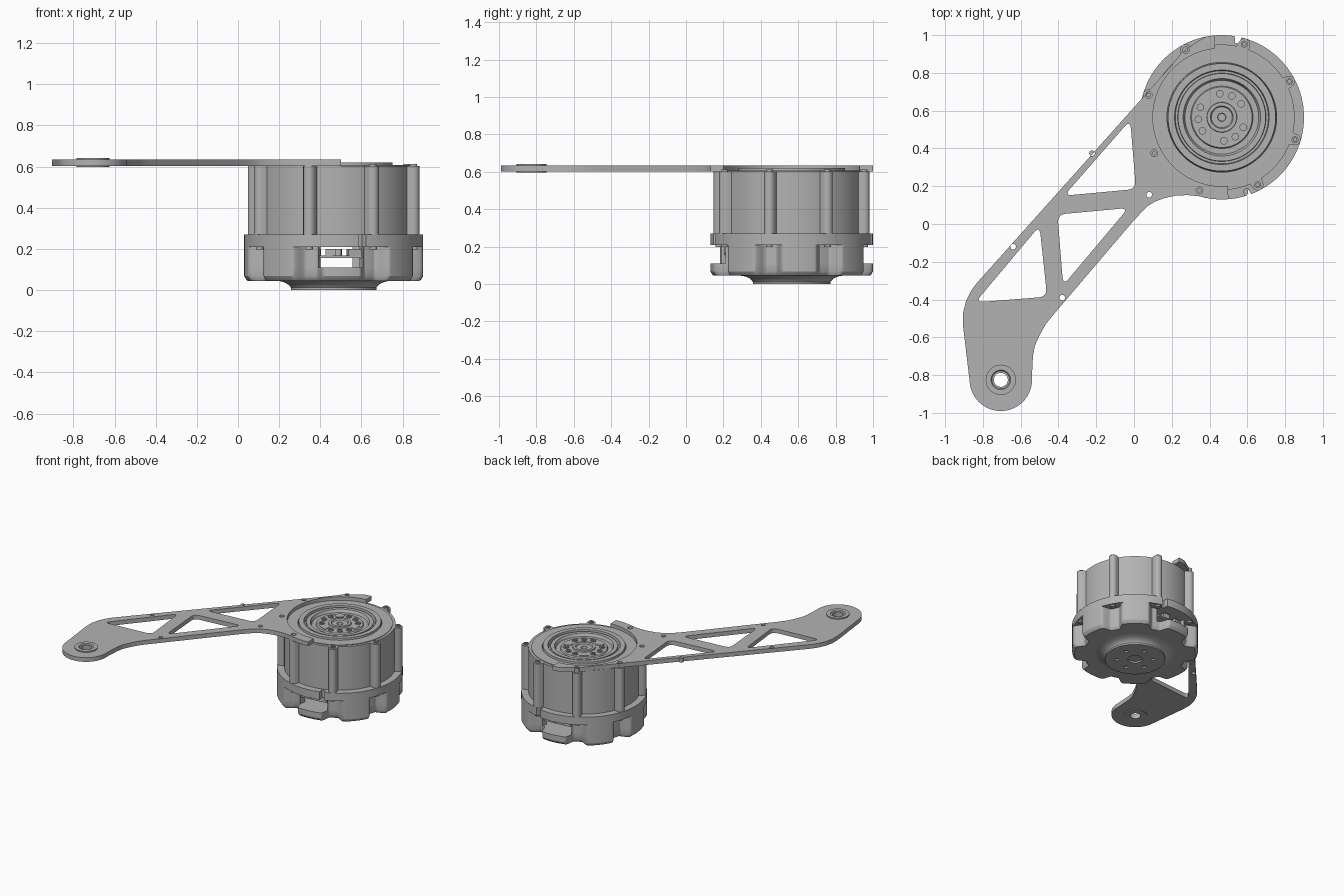
import bpy, bmesh
from math import sin, cos, radians, sqrt, pi
from mathutils import Vector

if "Cube" in bpy.data.objects:
    bpy.data.objects.remove(bpy.data.objects["Cube"])

grey = bpy.data.materials.new("machined_grey")
grey.use_nodes = True
grey.diffuse_color = (0.45, 0.45, 0.45, 1)
grey.node_tree.nodes["Principled BSDF"].inputs["Base Color"].default_value = (0.45, 0.45, 0.45, 1)

HUB = (0.465, 0.565)      # motor axis
TIP = (-0.705, -0.825)    # far end of the arm
SCREWS = [28 + 45 * k for k in range(8)]
WINDOWS = (-84.5, 95.5)


def finish(name, mesh):
    ob = bpy.data.objects.new(name, mesh)
    bpy.context.collection.objects.link(ob)
    mesh.materials.clear()
    mesh.materials.append(grey)
    bpy.ops.object.select_all(action="DESELECT")
    ob.select_set(True)
    bpy.context.view_layer.objects.active = ob
    bpy.ops.object.shade_smooth_by_angle(angle=radians(28))
    return ob


def polar(angle, r, centre=HUB):
    a = radians(angle)
    return (centre[0] + r * cos(a), centre[1] + r * sin(a))


def arc(r, start, end, centre=HUB, steps=32):
    return [polar(start + (end - start) * i / steps, r, centre) for i in range(steps + 1)]


def circle(r, centre=HUB, n=32):
    return arc(r, 0, 360, centre, n)[:-1]


def rounded(points, t):
    """Round every corner of a polygon, starting t away from it."""
    out = []
    for i, p in enumerate(points):
        p, a, b = Vector(p), Vector(points[i - 1]), Vector(points[(i + 1) % len(points)])
        a, b = p + (a - p).normalized() * t, p + (b - p).normalized() * t
        for k in range(7):
            u = k / 6
            out.append(tuple(a * (1 - u) ** 2 + p * 2 * u * (1 - u) + b * u * u))
    return out


def prism(name, loops, z0, z1):
    """Flat plate from an outline followed by its holes."""
    cu = bpy.data.curves.new(name, "CURVE")
    cu.dimensions = "2D"
    cu.fill_mode = "BOTH"
    cu.extrude = (z1 - z0) / 2
    for loop in loops:
        sp = cu.splines.new("POLY")
        sp.points.add(len(loop) - 1)
        for pt, (x, y) in zip(sp.points, loop):
            pt.co = (x, y, 0, 1)
        sp.use_cyclic_u = True
    tmp = bpy.data.objects.new("temp_curve", cu)
    bpy.context.collection.objects.link(tmp)
    dg = bpy.context.evaluated_depsgraph_get()
    mesh = bpy.data.meshes.new_from_object(tmp.evaluated_get(dg))
    bpy.data.objects.remove(tmp)
    bm = bmesh.new()
    bm.from_mesh(mesh)
    bmesh.ops.remove_doubles(bm, verts=bm.verts, dist=1e-5)
    bmesh.ops.translate(bm, verts=bm.verts, vec=(0, 0, (z0 + z1) / 2))
    bmesh.ops.recalc_face_normals(bm, faces=bm.faces)
    bm.to_mesh(mesh)
    bm.free()
    return finish(name, mesh)


def loft(name, rings, centre=HUB, n=96, closed=False):
    """Stack rings; each radius is a number or a function of the angle."""
    bm = bmesh.new()
    loops = []
    for r, z in rings:
        angles = [360 * i / n for i in range(n)]
        loops.append([bm.verts.new((*polar(a, r(a) if callable(r) else r, centre), z)) for a in angles])
    pairs = list(zip(loops, loops[1:]))
    if closed:
        pairs.append((loops[-1], loops[0]))
    else:
        bm.faces.new(loops[0])
        bm.faces.new(loops[-1])
    for a, b in pairs:
        for i in range(n):
            j = (i + 1) % n
            bm.faces.new((a[i], a[j], b[j], b[i]))
    bmesh.ops.recalc_face_normals(bm, faces=bm.faces)
    mesh = bpy.data.meshes.new(name)
    bm.to_mesh(mesh)
    bm.free()
    return finish(name, mesh)


def apart(a, b):
    return abs((a - b + 180) % 360 - 180)


def from_screw(a):
    return min(apart(a, s) for s in SCREWS)


def ribbed(a):
    """Cylinder with a round rib at every screw."""
    d = radians(from_screw(a))
    q = 0.03 ** 2 - (0.405 * sin(d)) ** 2
    return max(0.385, 0.405 * cos(d) + sqrt(q)) if q > 0 else 0.385


def lobed(a, size=1.0):
    """Wide lobes with a scoop at every screw."""
    u = min(max((from_screw(a) - 4) / 7, 0), 1)
    return size * (0.37 + 0.065 * u * u * (3 - 2 * u))


def flange(a):
    return 0.40 if min(apart(a, 78.5), apart(a, -71.5)) < 2 else 0.435


# Arm plate: open collar round the motor, truss and rounded tip
outline = arc(0.365, 95.5, 275) + arc(0.435, 274.6, 254, steps=12)
outline += [(0.283, 0.153), (0.22, 0.15), (0.16, 0.137), (0.11, 0.118), (0.07, 0.093), (0.0, 0.02),
            (-0.435, -0.49), (-0.47, -0.535), (-0.5, -0.59), (-0.525, -0.645), (-0.535, -0.70)]
outline += arc(0.165, 5, -175, TIP)
outline += [(-0.905, -0.54), (-0.905, -0.47), (-0.89, -0.41), (-0.86, -0.35), (-0.83, -0.31),
            (0.19, 0.83), (0.23, 0.88), (0.285, 0.932), (0.35, 0.975)]
outline += arc(0.435, 101, 94.6, steps=4)
triangles = [[(-0.02, 0.55), (0.01, 0.185), (-0.37, 0.15)],
             [(-0.405, 0.05), (-0.03, 0.085), (-0.375, -0.325)],
             [(-0.5, -0.01), (-0.46, -0.385), (-0.84, -0.415)]]
holes = [rounded(t, 0.045) for t in triangles]
holes += [circle(0.015, c, 16) for c in [(-0.222, 0.375), (-0.64, -0.12), (-0.38, -0.39), (0.08, 0.155)]]
holes += [circle(0.018, polar(s, 0.405), 16) for s in SCREWS[2:6]]
holes.append(circle(0.06, TIP))
prism("arm_plate", [outline] + holes, 0.602, 0.634)

# Bushing in the arm tip
loft("tip_bushing", [(0.037, 0.597), (0.08, 0.597), (0.08, 0.642), (0.052, 0.642), (0.047, 0.635), (0.037, 0.635)],
     TIP, 48, True)

# Motor housing with ribs, standing on a round flange
loft("housing", [(ribbed, 0.27), (ribbed, 0.602), (0.365, 0.602), (0.365, 0.607),
                 (0.29, 0.607), (0.29, 0.56)], n=360)
loft("housing_flange", [(flange, 0.21), (flange, 0.27)], n=360)

# Rotor face: raised rim, groove and stepped hub
loft("rotor", [(0.29, 0.56), (0.285, 0.62), (0.25, 0.62), (0.246, 0.585), (0.234, 0.585), (0.232, 0.614),
               (0.205, 0.614), (0.195, 0.592), (0.165, 0.592), (0.16, 0.6), (0.08, 0.6), (0.078, 0.61),
               (0.06, 0.61), (0.055, 0.6), (0.022, 0.6), (0.02, 0.58)])
for group in (65, 185, 305):
    for step in (-30, 0, 30):
        loft("hub_bolt", [(0.02, 0.595), (0.02, 0.608), (0.01, 0.608), (0.01, 0.602)], polar(group + step, 0.125), 16)
    mid = group + 60
    prism("hub_pad", [rounded([polar(mid - 12, 0.098), polar(mid - 15, 0.148),
                               polar(mid + 15, 0.148), polar(mid + 12, 0.098)], 0.01)], 0.595, 0.604)

# Screws on the ribs and under the flange
for s in SCREWS:
    loft("rib_screw", [(0.018, 0.595), (0.018, 0.612), (0.009, 0.612), (0.009, 0.604)], polar(s, 0.405), 16)
    loft("flange_screw", [(0.018, 0.198), (0.018, 0.212)], polar(s, 0.408), 16)

# Lower cover: lobed base, then walls broken by two windows
loft("lower_cover", [(lambda a: lobed(a, 0.96), 0.045), (lambda a: lobed(a, 0.975), 0.05),
                     (lobed, 0.068), (lobed, 0.11)], n=360)
for name, a0, a1 in (("cover_wall_right", -68, 74), ("cover_wall_left", 112, 259)):
    outer = [polar(a, lobed(a)) for a in range(a0, a1 + 1)]
    prism(name, [outer + arc(0.335, a1, a0, steps=60)], 0.11, 0.211)

# Connector board inside each window
for w in WINDOWS:
    prism("connector_board", [[polar(w - 19, 0.37), polar(w + 19, 0.37),
                               polar(w + 22, 0.30), polar(w - 22, 0.30)]], 0.155, 0.168)
    for off, wide in ((-8, 4), (12, 6)):
        prism("connector_block", [[polar(w + off - wide, 0.36), polar(w + off + wide, 0.36),
                                   polar(w + off + wide, 0.31), polar(w + off - wide, 0.31)]], 0.165, 0.2)

# Mounting foot with a centre bore and six bolt holes
loft("foot_flare", [(0.208, 0.012), (0.214, 0.02), (0.228, 0.032), (0.25, 0.041), (0.28, 0.046)])
prism("foot_face", [circle(0.208, n=96), circle(0.05)]
      + [circle(0.014, polar(60 * k + 20, 0.125), 16) for k in range(6)], 0, 0.0125)
